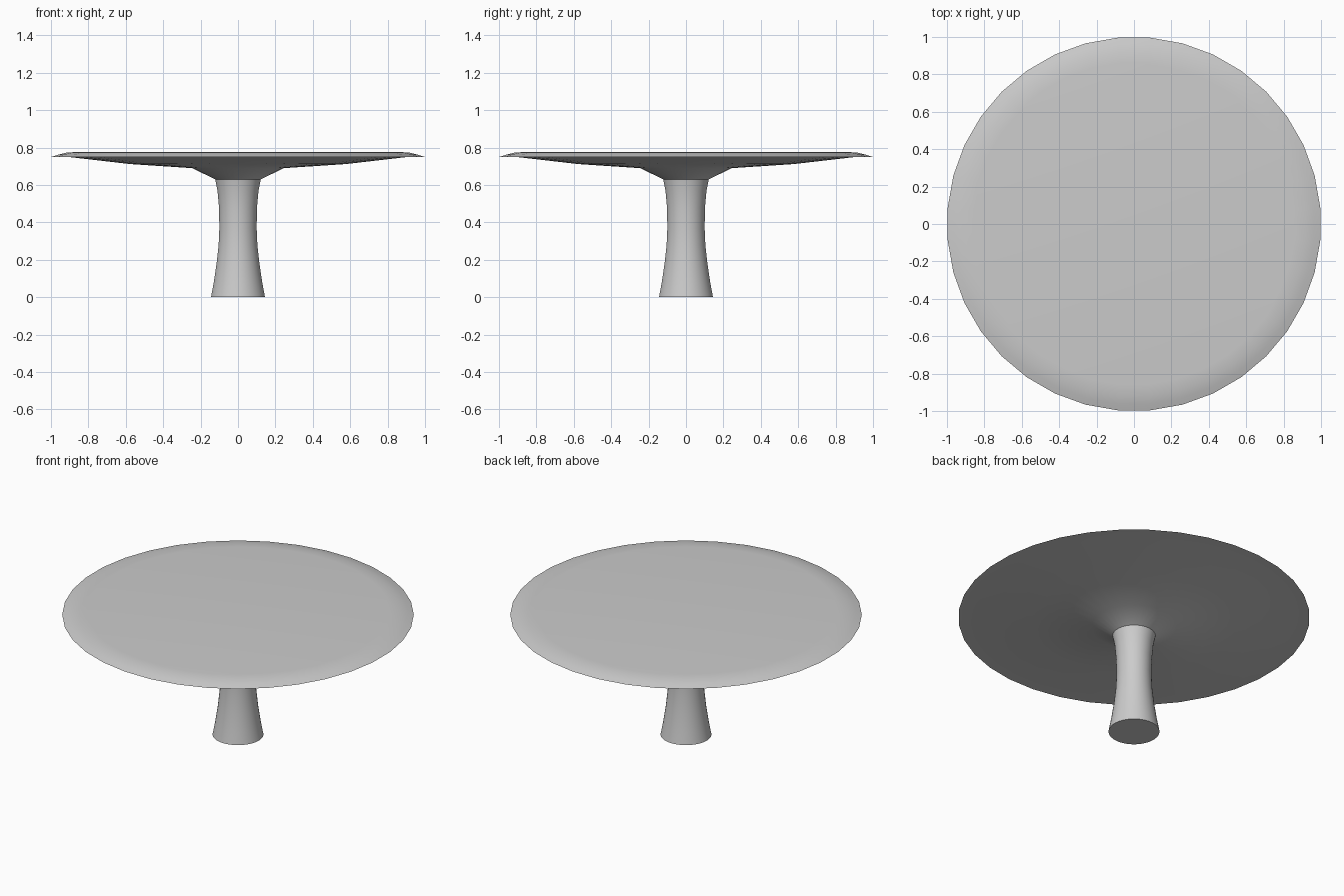
import bpy, bmesh, math

if "Cube" in bpy.data.objects:
    bpy.data.objects.remove(bpy.data.objects["Cube"])


def lathe(name, profile, sides):
    """Revolve (radius, z) points around z and cap both ends."""
    bm = bmesh.new()
    rings = []
    for r, z in profile:
        ring = []
        for i in range(sides):
            a = 2 * math.pi * (i + 0.5) / sides
            ring.append(bm.verts.new((r * math.cos(a), r * math.sin(a), z)))
        rings.append(ring)
    for lo, hi in zip(rings, rings[1:]):
        for i in range(sides):
            j = (i + 1) % sides
            bm.faces.new((lo[i], lo[j], hi[j], hi[i]))
    bm.faces.new(rings[0][::-1])
    bm.faces.new(rings[-1])
    mesh = bpy.data.meshes.new(name)
    bm.to_mesh(mesh)
    bm.free()
    obj = bpy.data.objects.new(name, mesh)
    bpy.context.collection.objects.link(obj)
    bpy.ops.object.select_all(action='DESELECT')
    obj.select_set(True)
    bpy.context.view_layer.objects.active = obj
    bpy.ops.object.shade_smooth_by_angle(angle=math.radians(50))
    return obj


# One continuous pedestal table: flared stem, shallow underside, thin bevelled top
lathe("pedestal_table", [
    (0.145, 0.0), (0.13, 0.08), (0.115, 0.18), (0.104, 0.28), (0.10, 0.37),
    (0.102, 0.48), (0.11, 0.57), (0.122, 0.63),
    (0.245, 0.69), (0.58, 0.712), (0.91, 0.75), (1.0, 0.751),
    (0.965, 0.762), (0.92, 0.773), (0.86, 0.777),
], 36)
